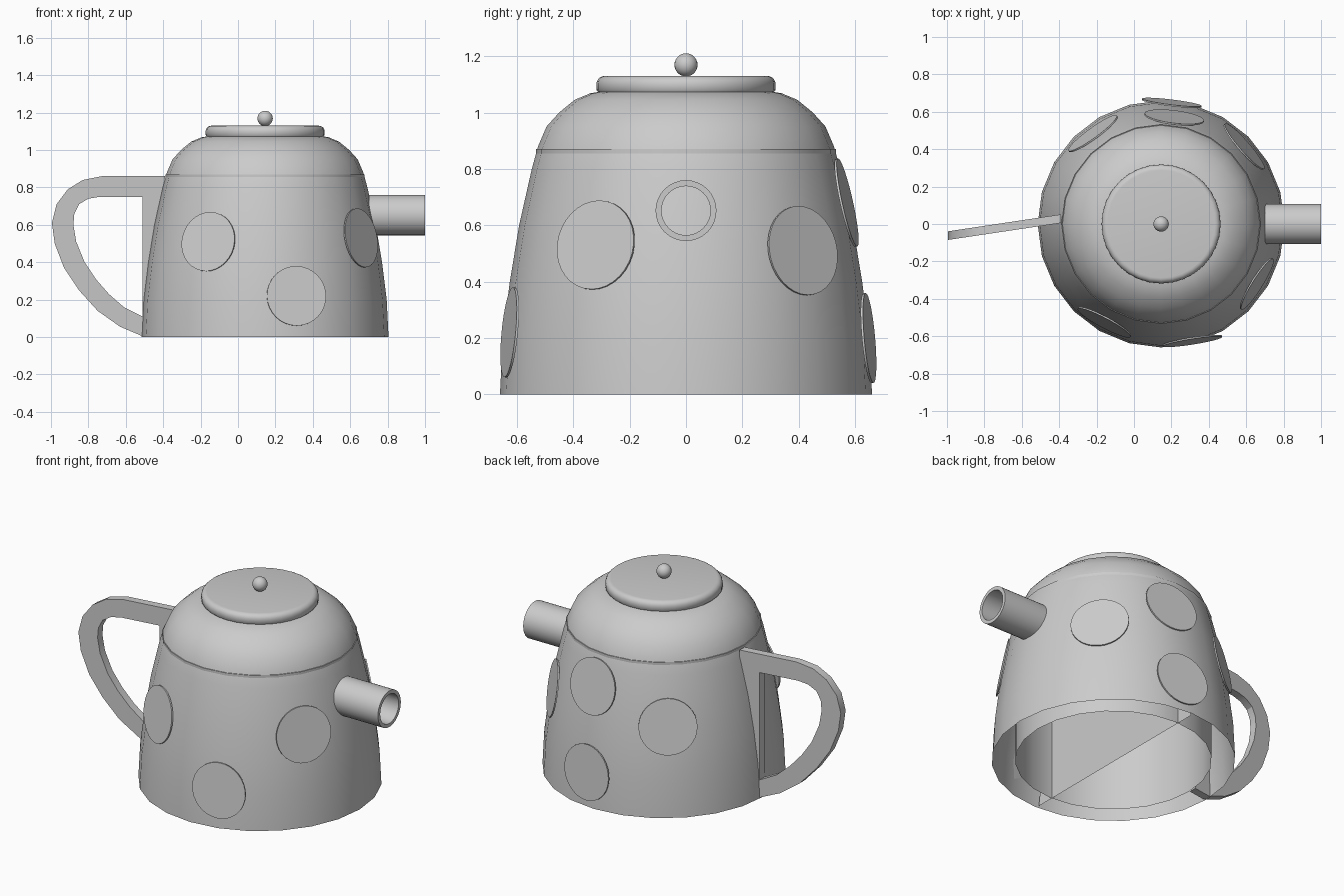
import bpy, bmesh, math
from mathutils import Vector, Matrix

if "Cube" in bpy.data.objects:
    bpy.data.objects.remove(bpy.data.objects["Cube"])

CX = 0.145                      # axis of the pot
grey = bpy.data.materials.new("light_grey")
grey.diffuse_color = (0.6, 0.6, 0.6, 1)
grey.use_nodes = True
grey.node_tree.nodes["Principled BSDF"].inputs["Base Color"].default_value = grey.diffuse_color


def finish(bm, name, smooth=None):
    mesh = bpy.data.meshes.new(name)
    bm.to_mesh(mesh)
    bm.free()
    mesh.materials.append(grey)
    obj = bpy.data.objects.new(name, mesh)
    bpy.context.collection.objects.link(obj)
    if smooth:
        bpy.ops.object.select_all(action='DESELECT')
        obj.select_set(True)
        bpy.context.view_layer.objects.active = obj
        bpy.ops.object.shade_smooth_by_angle(angle=math.radians(smooth))
    return obj


def lathe(name, profile, sides, matrix, closed=False, smooth=40):
    """Revolve (radius, height) points around z."""
    bm = bmesh.new()
    rings = []
    for r, z in profile:
        if r == 0:
            rings.append([bm.verts.new((0, 0, z))] * sides)
        else:
            rings.append([bm.verts.new((r * math.cos(2 * math.pi * i / sides),
                                        r * math.sin(2 * math.pi * i / sides), z))
                          for i in range(sides)])
    pairs = list(zip(rings, rings[1:]))
    if closed:
        pairs.append((rings[-1], rings[0]))
    for a, b in pairs:
        for i in range(sides):
            j = (i + 1) % sides
            quad = list(dict.fromkeys((a[i], a[j], b[j], b[i])))
            bm.faces.new(quad)
    bm.transform(matrix)
    return finish(bm, name, smooth)


axis = Matrix.Translation((CX, 0, 0))

# Bell-shaped outer body, open underneath
BODY = [(0.66, 0), (0.65, 0.2), (0.625, 0.4), (0.592, 0.6), (0.547, 0.8), (0.525, 0.88),
        (0.495, 0.95), (0.45, 1.0), (0.395, 1.045), (0.34, 1.068), (0.28, 1.078)]
lathe("body", BODY + [(0, 1.078)], 24, axis)

# Straight inner liner
lathe("liner", [(0.532, 0), (0.532, 0.87), (0, 0.87)], 24, axis)

# Lid with rounded rim, and knob
lid = [(0, 1.07), (0.31, 1.07), (0.318, 1.08)]
lid += [(0.288 + 0.03 * math.cos(a * math.pi / 10), 1.1 + 0.03 * math.sin(a * math.pi / 10))
        for a in range(6)]
lathe("lid", lid + [(0, 1.13)], 32, axis)
bm = bmesh.new()
bmesh.ops.create_uvsphere(bm, u_segments=24, v_segments=14, radius=0.041,
                          matrix=Matrix.Translation((CX, 0, 1.169)))
finish(bm, "knob", 60)

# Hollow spout
lathe("spout", [(0.108, 0.70), (0.108, 1.0), (0.087, 1.0), (0.087, 0.70)], 32,
      Matrix.Translation((0, 0, 0.652)) @ Matrix.Rotation(math.pi / 2, 4, 'Y'), closed=True)

# Flat loop handle: matching outer and inner outlines, slightly turned
OUTER = [(-0.39, 0.86), (-0.73, 0.86), (-0.83, 0.84), (-0.91, 0.79), (-0.97, 0.71),
         (-0.995, 0.61), (-0.98, 0.5), (-0.93, 0.37), (-0.85, 0.25), (-0.75, 0.14),
         (-0.63, 0.055), (-0.5, 0)]
INNER = [(-0.51, 0.75), (-0.74, 0.75), (-0.80, 0.74), (-0.85, 0.71), (-0.875, 0.66),
         (-0.88, 0.6), (-0.865, 0.51), (-0.82, 0.40), (-0.76, 0.31), (-0.69, 0.23),
         (-0.61, 0.16), (-0.51, 0.11)]
OUTER.append((-0.39, 0))
INNER.append((-0.51, 0.11))
bm = bmesh.new()
sides = []
for off in (-0.023, 0.023):
    def put(p):
        return bm.verts.new((p[0], 0.027 + 0.15 * (p[0] + 0.4) + off, p[1]))
    out = [put(p) for p in OUTER]
    inn = [put(p) for p in INNER[:-1]]
    inn.append(inn[-1])
    sides.append((out, inn))
n = len(OUTER)
for out, inn in sides:
    for i in range(n):
        j = (i + 1) % n
        bm.faces.new(list(dict.fromkeys((out[i], out[j], inn[j], inn[i]))))
for k in (0, 1):
    a, b = sides[0][k], sides[1][k]
    for i in range(n):
        j = (i + 1) % n
        if a[i] is not a[j]:
            bm.faces.new((a[i], a[j], b[j], b[i]))
bmesh.ops.recalc_face_normals(bm, faces=bm.faces)
finish(bm, "handle", 30)

# Upright divider inside the body
bm = bmesh.new()
bm.faces.new([bm.verts.new((CX - 0.01, y, z)) for y, z in
              ((-0.64, 0), (0.64, 0), (0.53, 0.8), (-0.53, 0.8))])
finish(bm, "divider")


# Round spots lying against the wall: (position angle, facing angle, height)
def radius_at(z):
    for (r0, z0), (r1, z1) in zip(BODY, BODY[1:]):
        if z0 <= z <= z1:
            return r0 + (r1 - r0) * (z - z0) / (z1 - z0)


SPOTS = [(-120, -118, 0.51), (-75, -81, 0.22), (-32, -32, 0.53), (43, 41, 0.51),
         (83, 83, 0.68), (85, 83, 0.2), (127, 126, 0.52)]
for k, (pos, face, z) in enumerate(SPOTS):
    a, f = math.radians(pos), math.radians(face)
    r = radius_at(z)
    slope = math.atan((radius_at(z - 0.1) - radius_at(z + 0.1)) / 0.2)
    normal = Vector((math.cos(f) * math.cos(slope), math.sin(f) * math.cos(slope),
                     math.sin(slope)))
    place = Matrix.Translation((CX + r * math.cos(a), r * math.sin(a), z))
    bm = bmesh.new()
    bmesh.ops.create_cone(bm, cap_ends=True, segments=32, radius1=0.16, radius2=0.16,
                          depth=0.008, matrix=place @ normal.to_track_quat('Z', 'Y').to_matrix().to_4x4())
    finish(bm, "spot_%d" % (k + 1), 30)
